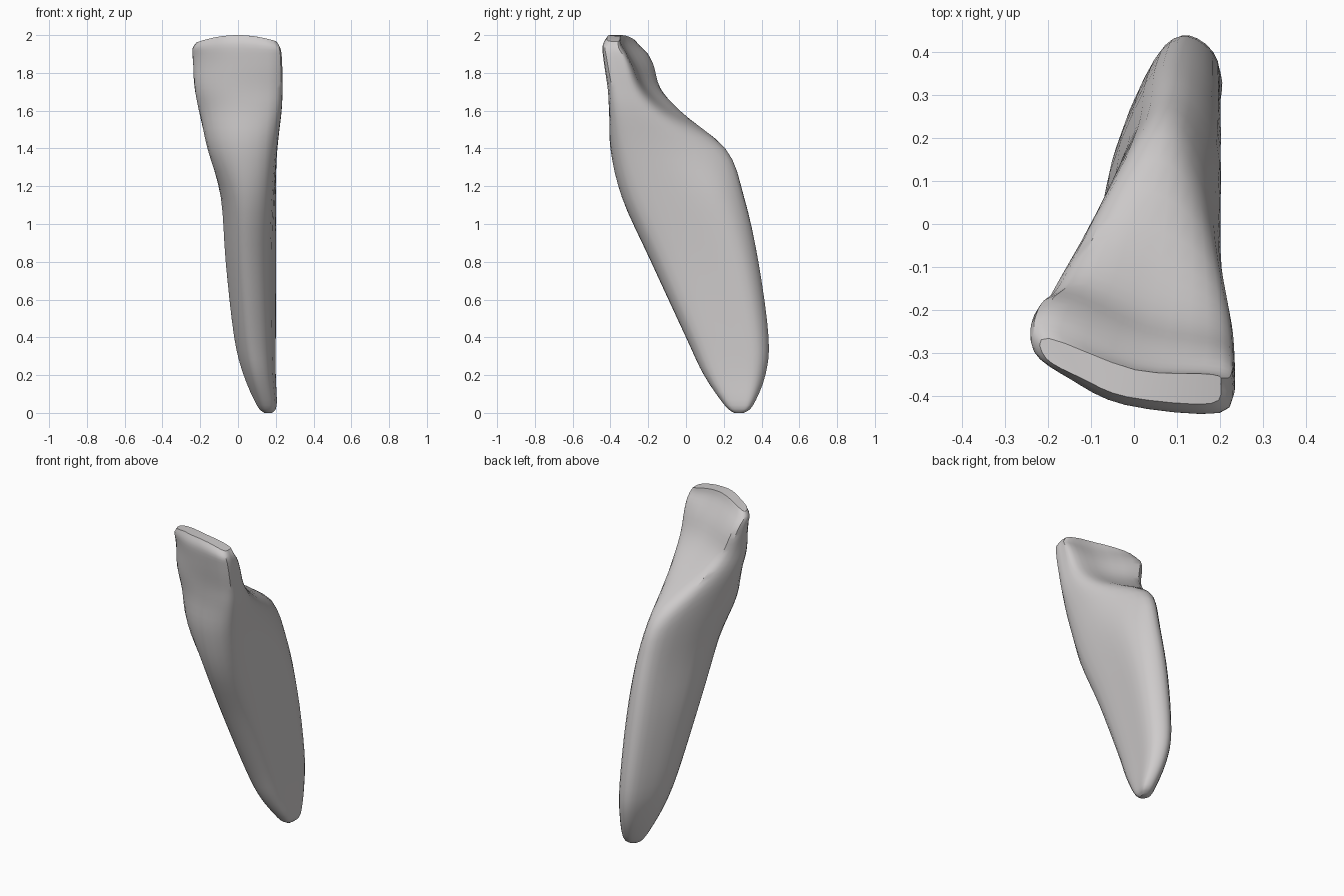
import bpy
import bmesh
from mathutils import Vector

cube = bpy.data.objects.get("Cube")
if cube:
    bpy.data.objects.remove(cube, do_unlink=True)

STEPS = 4


def material(name, colour):
    mat = bpy.data.materials.new(name)
    mat.use_nodes = True
    mat.diffuse_color = colour
    mat.node_tree.nodes["Principled BSDF"].inputs["Base Color"].default_value = colour
    return mat


def spline(a, b, c, d, t):
    """Smooth curve from b to c, guided by the neighbours a and d."""
    return 0.5 * (2 * b + (c - a) * t + (2 * a - 5 * b + 4 * c - d) * t * t
                  + (3 * b - a - 3 * c + d) * t ** 3)


def smooth_path(points, closed):
    count = len(points)

    def pick(i):
        return points[i % count] if closed else points[min(max(i, 0), count - 1)]

    path = [spline(pick(i - 1), pick(i), pick(i + 1), pick(i + 2), s / STEPS)
            for i in range(count if closed else count - 1) for s in range(STEPS)]
    return path if closed else path + [points[-1].copy()]


# Outlines as fractions of width and depth, starting at the front middle:
# an oval root, a broad-fronted neck, and a turned blade scooped at the back
ROOT = [(.42, -1), (.82, -.77), (.95, 0), (.98, .7),
        (.66, 1), (.34, .8), (0, -.05), (.15, -.75)]
NECK = [(.46, -.99), (.92, -.86), (1, -.2), (.9, .52),
        (.68, 1), (.39, .85), (.04, -.12), (.06, -.68)]
BLADE = [(.46, -.87), (.94, -1), (1, -.35), (.94, .05),
         (.55, .28), (.1, 1), (0, .28), (.16, -.34)]


def section(z, left, right, front, back):
    """Ring of points that changes from root to neck to blade with height."""
    to_neck = min(1, max(0, (z - 1) / .4))
    to_blade = max(0, (z - 1.4) / .45)
    middle, half = (front + back) / 2, (back - front) / 2
    ring = []
    for root, neck, blade in zip(ROOT, NECK, BLADE):
        u, v = Vector(root).lerp(Vector(neck), to_neck).lerp(Vector(blade), to_blade)
        ring.append(Vector((left + (right - left) * u, middle + half * v, z)))
    return ring


# Height, left and right limits, front and back limits
sections = [
    section(0, .14, .18, .255, .305),
    section(.04, .1, .205, .205, .355),
    section(.2, .03, .2, .095, .42),
    section(.4, -.02, .2, 0, .437),
    section(.8, -.065, .202, -.185, .383),
    section(1.14, -.092, .207, -.34, .305),
    section(1.4, -.163, .208, -.4, .2),
    section(1.6, -.213, .23, -.408, -.02),
    section(1.72, -.235, .234, -.414, -.13),
    section(1.85, -.237, .232, -.43, -.175),
    section(1.95, -.228, .222, -.437, -.235),
    section(2, -.2, .2, -.415, -.27),
]

# Loft: smooth each column upwards, then smooth each ring around
columns = [smooth_path(column, False) for column in zip(*sections)]
rings = [smooth_path(ring, True) for ring in zip(*columns)]

# The biting edge dips towards both corners
for ring in rings:
    for point in ring:
        point.z -= max(0, point.z - 1.9) * 8 * point.x ** 2

bm = bmesh.new()
loops = [[bm.verts.new(point) for point in ring] for ring in rings]
size = len(loops[0])
for low, high in zip(loops, loops[1:]):
    for i in range(size):
        j = (i + 1) % size
        bm.faces.new((low[i], low[j], high[j], high[i]))

# Close the tip, and close the biting edge with strips from front to back
bm.faces.new(reversed(loops[0]))
top, side = loops[-1], 2 * STEPS
for k in range(size // 2):
    corners = [top[(side + n) % size] for n in (k, k + 1, -k - 1, -k)]
    bm.faces.new(list(dict.fromkeys(corners)))
bmesh.ops.recalc_face_normals(bm, faces=bm.faces)

mesh = bpy.data.meshes.new("tooth")
bm.to_mesh(mesh)
bm.free()
tooth = bpy.data.objects.new("tooth", mesh)
bpy.context.collection.objects.link(tooth)
mesh.materials.append(material("pale grey", (.62, .6, .6, 1)))

bpy.context.view_layer.objects.active = tooth
tooth.select_set(True)
bpy.ops.object.shade_smooth_by_angle(angle=.6)
